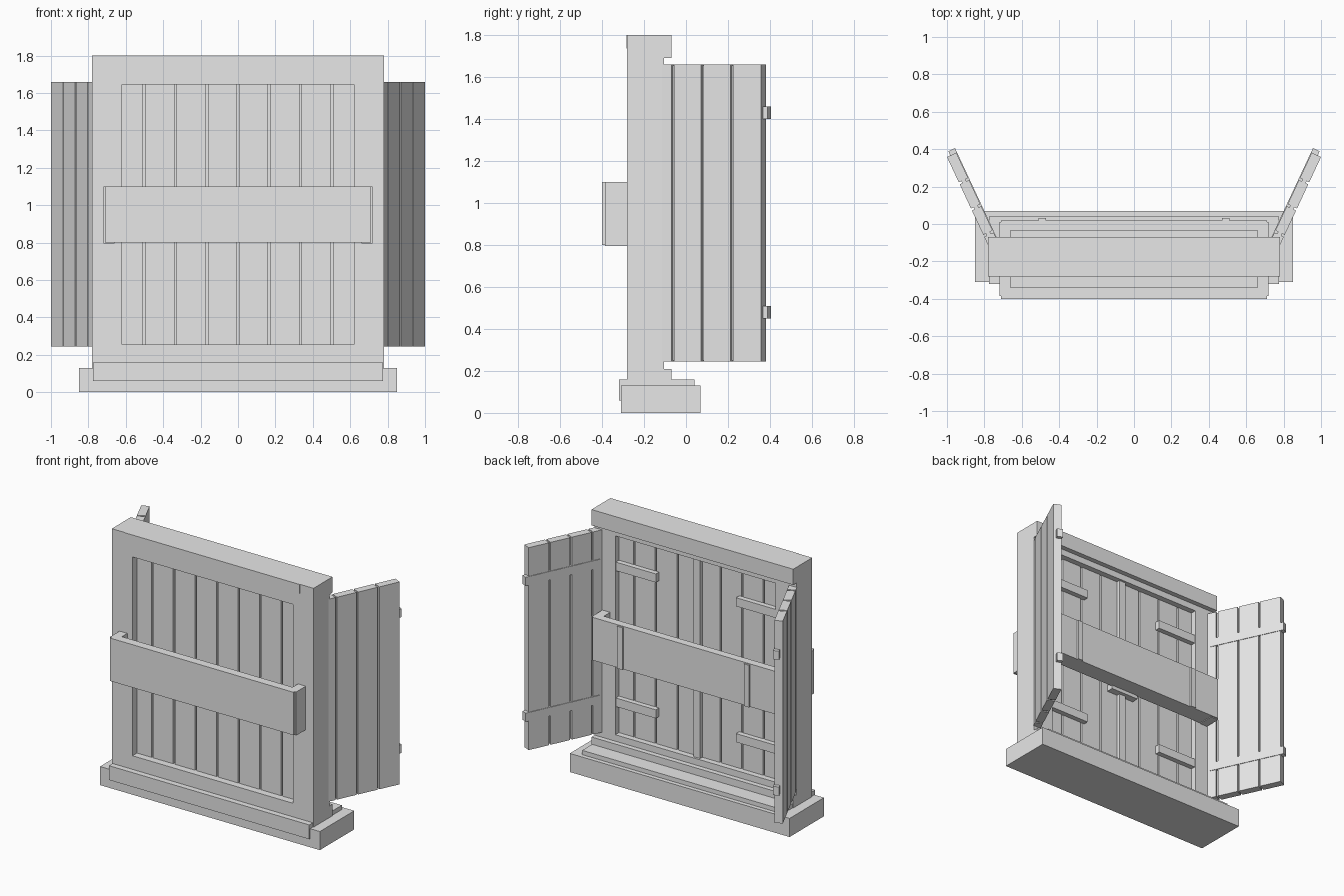
import bpy
import bmesh
import math
from mathutils import Matrix, Vector

if "Cube" in bpy.data.objects:
    bpy.data.objects.remove(bpy.data.objects["Cube"])

GREY = bpy.data.materials.new("plain grey")
GREY.diffuse_color = (0.8, 0.8, 0.8, 1)
GREY.use_nodes = True
GREY.node_tree.nodes["Principled BSDF"].inputs["Base Color"].default_value = GREY.diffuse_color


def build(name, boxes, matrix=None):
    """One object from boxes given as (x0, x1, y0, y1, z0, z1)."""
    bm = bmesh.new()
    for x0, x1, y0, y1, z0, z1 in boxes:
        size = Matrix.Diagonal((x1 - x0, y1 - y0, z1 - z0, 1))
        centre = Vector((x0 + x1, y0 + y1, z0 + z1)) / 2
        bmesh.ops.create_cube(bm, size=1, matrix=Matrix.Translation(centre) @ size)
    if matrix is not None:
        bm.transform(matrix)
        if matrix.determinant() < 0:
            bmesh.ops.reverse_faces(bm, faces=bm.faces)
    mesh = bpy.data.meshes.new(name)
    bm.to_mesh(mesh)
    bm.free()
    mesh.materials.append(GREY)
    ob = bpy.data.objects.new(name, mesh)
    bpy.context.collection.objects.link(ob)
    return ob


MIRROR = Matrix.Diagonal((-1, 1, 1, 1))
SIDES = (("right", Matrix.Identity(4)), ("left", MIRROR))
STRAP_Z = ((0.45, 0.51), (1.40, 1.46))

# Sill and the strip set into it
build("sill", [(-0.85, 0.85, -0.31, 0.07, 0, 0.13)])
build("sill_strip", [(-0.775, 0.775, -0.32, 0.04, 0.06, 0.16)])

# Window frame: jambs, with deeper rails at top and bottom
for side, m in SIDES:
    build(side + "_jamb", [(0.62, 0.78, -0.28, -0.105, 0.21, 1.69)], m)
build("top_rail", [(-0.78, 0.78, -0.28, -0.07, 1.69, 1.80),
                   (-0.62, 0.62, -0.28, -0.105, 1.645, 1.69)])
build("bottom_rail", [(-0.78, 0.78, -0.28, -0.07, 0.13, 0.21),
                      (-0.62, 0.62, -0.28, -0.105, 0.21, 0.255)])
build("top_rail_plate", [(-0.675, 0.675, -0.283, -0.275, 1.735, 1.80)])

# Closed plank doors inside the frame, grooved between planks
P, GAP = 0.167, 0.006
for side, m in SIDES:
    planks = [(i * P + GAP, min((i + 1) * P - GAP, 0.63), -0.23, -0.145, 0.25, 1.65)
              for i in range(4)]
    build(side + "_door_planks", planks, m)
    build(side + "_door_core", [(0, 0.63, -0.21, -0.165, 0.25, 1.65)], m)
    build(side + "_door_straps",
          [(0.31, 0.62, -0.15, -0.11, a, b) for a, b in STRAP_Z], m)
build("door_centre_strip", [(-0.025, 0.025, -0.15, -0.12, 0.255, 1.645)])
build("door_latch", [(-0.11, 0.11, -0.15, -0.095, 0.775, 0.82)])

# Planter boxes on both faces of the window, open at the top
build("front_planter", [(-0.71, 0.71, -0.40, -0.34, 0.80, 1.10),
                        (-0.72, -0.66, -0.385, -0.28, 0.795, 1.10),
                        (0.66, 0.72, -0.385, -0.28, 0.795, 1.10),
                        (-0.66, 0.66, -0.34, -0.28, 0.80, 0.86)])
build("back_planter", [(-0.71, 0.71, -0.035, 0.02, 0.80, 1.10),
                       (-0.72, -0.66, -0.105, 0.01, 0.795, 1.10),
                       (0.66, 0.72, -0.105, 0.01, 0.795, 1.10),
                       (-0.66, 0.66, -0.105, -0.035, 0.80, 0.86)])
for side, m in SIDES:
    build(side + "_planter_batten", [(0.47, 0.51, 0.015, 0.032, 0.80, 1.095)], m)

# Open shutters: built along local y, then swung out about the jamb
W, T = 0.155, 0.0275
swing = Matrix.Translation((0.713, -0.192, 0)) @ Matrix.Rotation(math.radians(-25), 4, "Z")
for side, m in SIDES:
    planks = [(-T, T, i * W + (GAP if i else 0), (i + 1) * W - (GAP if i < 3 else 0),
               0.245, 1.66) for i in range(4)]
    build(side + "_shutter_planks", planks, m @ swing)
    build(side + "_shutter_core", [(-0.012, 0.012, 0.01, 0.61, 0.25, 1.655)], m @ swing)
    build(side + "_shutter_straps",
          [(-T - 0.004, 0.008, 0.1, 0.645, a, b) for a, b in STRAP_Z], m @ swing)
